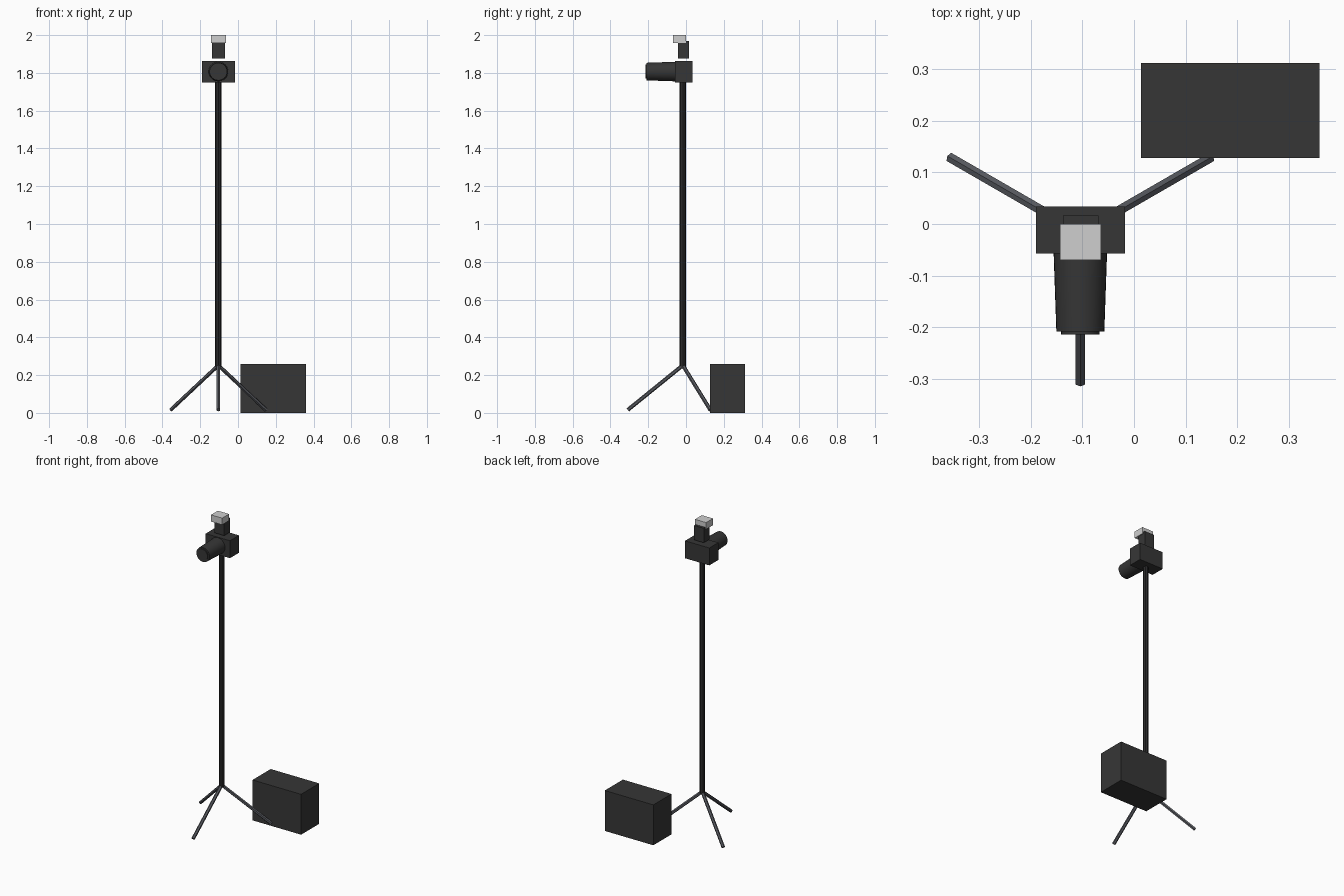
import bpy
import math
from mathutils import Vector

cube = bpy.data.objects.get("Cube")
if cube:
    bpy.data.objects.remove(cube, do_unlink=True)


def material(name, rgb):
    m = bpy.data.materials.new(name)
    m.use_nodes = True
    color = (*rgb, 1)
    m.diffuse_color = color
    m.node_tree.nodes["Principled BSDF"].inputs["Base Color"].default_value = color
    return m


charcoal = material("charcoal", (0.037, 0.037, 0.037))
black = material("pole black", (0.022, 0.022, 0.023))
steel = material("steel grey", (0.095, 0.1, 0.115))
pale = material("pale diffuser", (0.62, 0.62, 0.62))


def box(name, low, high, mat):
    low, high = Vector(low), Vector(high)
    bpy.ops.mesh.primitive_cube_add(size=1, location=(low + high) / 2)
    ob = bpy.context.object
    ob.name = name
    ob.scale = high - low
    ob.data.materials.append(mat)
    return ob


def rod(name, start, end, r1, r2, sides, mat, smooth=False):
    start, end = Vector(start), Vector(end)
    axis = end - start
    bpy.ops.mesh.primitive_cone_add(vertices=sides, radius1=r1, radius2=r2,
                                    depth=axis.length, location=(start + end) / 2)
    ob = bpy.context.object
    ob.name = name
    ob.rotation_euler = axis.to_track_quat("Z", "Y").to_euler()
    ob.data.materials.append(mat)
    if smooth:
        bpy.ops.object.shade_smooth_by_angle(angle=math.radians(35))
    return ob


# Stand: pole and three splayed legs
X, Y = -0.104, -0.017
rod("stand_pole", (X, Y, 0.245), (X, Y, 1.76), 0.017, 0.017, 8, black)
for name, angle in (("front_leg", -90), ("left_leg", 30), ("right_leg", 150)):
    a = math.radians(angle)
    foot = (X + 0.291 * math.cos(a), Y + 0.291 * math.sin(a), 0.016)
    rod(name, (X, Y, 0.252), foot, 0.0105, 0.0105, 6, steel)

# Camera body and tapered lens with a front rim
box("camera_body", (-0.19, -0.057, 1.75), (-0.017, 0.034, 1.862), charcoal)
LZ = 1.807
rod("lens_barrel", (X, -0.05, LZ), (X, -0.208, LZ), 0.052, 0.0465, 32, charcoal, True)
rod("lens_front", (X, -0.2, LZ), (X, -0.214, LZ), 0.037, 0.037, 32, charcoal, True)

# Flash unit: upright stem and pale head
box("flash_stem", (-0.138, -0.042, 1.875), (-0.069, 0.016, 1.968), charcoal)
box("flash_head", (-0.143, -0.07, 1.957), (-0.064, 0, 2.0), pale)

# Equipment case on the ground
box("equipment_case", (0.014, 0.128, 0), (0.36, 0.312, 0.26), charcoal)
